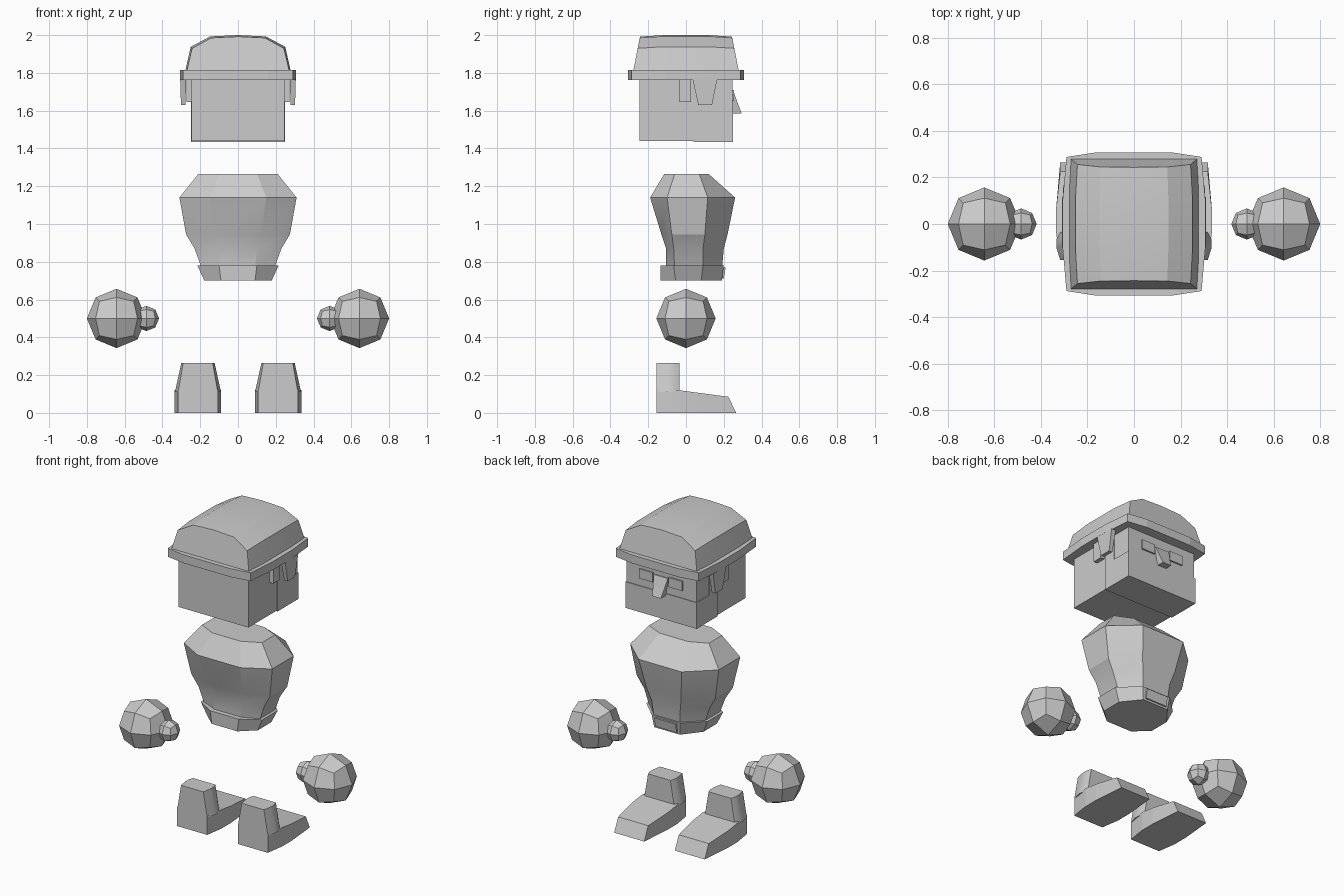
import bpy, bmesh
from mathutils import Vector
from math import radians

cube = bpy.data.objects.get("Cube")
if cube:
    bpy.data.objects.remove(cube, do_unlink=True)

grey = bpy.data.materials.new("plain grey")
grey.use_nodes = True
grey.diffuse_color = (0.6, 0.6, 0.6, 1)
grey.node_tree.nodes["Principled BSDF"].inputs["Base Color"].default_value = (0.6, 0.6, 0.6, 1)


def finish(name, bm, smooth=0):
    bmesh.ops.recalc_face_normals(bm, faces=bm.faces)
    mesh = bpy.data.meshes.new(name)
    bm.to_mesh(mesh)
    bm.free()
    mesh.materials.append(grey)
    obj = bpy.data.objects.new(name, mesh)
    bpy.context.collection.objects.link(obj)
    if smooth:
        bpy.ops.object.select_all(action='DESELECT')
        obj.select_set(True)
        bpy.context.view_layer.objects.active = obj
        bpy.ops.object.shade_smooth_by_angle(angle=radians(smooth))
    return obj


def loft(name, rings, smooth=0):
    """Skin a list of equal-length rings and cap both ends."""
    bm = bmesh.new()
    vr = [[bm.verts.new(p) for p in ring] for ring in rings]
    n = len(vr[0])
    for a, b in zip(vr, vr[1:]):
        for i in range(n):
            j = (i + 1) % n
            bm.faces.new((a[i], a[j], b[j], b[i]))
    bm.faces.new(vr[0])
    bm.faces.new(vr[-1])
    return finish(name, bm, smooth)


def octagon(z, x, xc, y0, y1, ya, yb):
    """Eight-sided ring: flat sides from ya to yb, flat ends of half width xc."""
    half = [(xc, y0), (x, ya), (x, yb), (xc, y1)]
    return [(px, py, z) for px, py in half] + [(-px, py, z) for px, py in reversed(half)]


def rect(z, x0, x1, y0, y1):
    return [(x0, y0, z), (x1, y0, z), (x1, y1, z), (x0, y1, z)]


def box(name, x0, x1, y0, y1, z0, z1):
    return loft(name, [rect(z0, x0, x1, y0, y1), rect(z1, x0, x1, y0, y1)])


def ball(name, centre, radius):
    """Ball made from a subdivided cube."""
    bm = bmesh.new()
    bmesh.ops.create_cube(bm, size=2)
    bmesh.ops.subdivide_edges(bm, edges=bm.edges, cuts=1, use_grid_fill=True)
    for v in bm.verts:
        v.co = Vector(centre) + v.co.normalized() * radius
    return finish(name, bm)


# Torso and belt
loft("torso", [
    octagon(0.76, 0.19, 0.09, -0.105, 0.19, -0.06, 0.09),
    octagon(0.87, 0.23, 0.10, -0.105, 0.20, -0.065, 0.09),
    octagon(0.945, 0.275, 0.12, -0.13, 0.22, -0.075, 0.10),
    octagon(1.14, 0.31, 0.15, -0.19, 0.26, -0.10, 0.115),
    octagon(1.265, 0.21, 0.10, -0.115, 0.12, -0.06, 0.07)], 20)
loft("belt", [
    octagon(0.70, 0.178, 0.09, -0.135, 0.19, -0.055, 0.08),
    octagon(0.78, 0.215, 0.10, -0.135, 0.20, -0.065, 0.09)])
loft("buckle", [rect(0.712, -0.075, 0.075, 0.17, 0.20), rect(0.77, -0.075, 0.075, 0.17, 0.21)])

# Head with the face on the +y side
box("head", -0.245, 0.245, -0.245, 0.245, 1.44, 1.80)
box("jaw", -0.25, 0.25, 0.04, 0.25, 1.435, 1.60)
loft("nose", [
    [(-0.03, 0.24, 1.585), (0.03, 0.24, 1.585), (0.03, 0.295, 1.585), (-0.03, 0.295, 1.585)],
    rect(1.645, -0.04, 0.04, 0.24, 0.272),
    rect(1.70, -0.05, 0.05, 0.24, 0.252)])

# Helmet dome: arched sections along y, flaring towards the base
arch = [(0.27, 1.815), (0.243, 1.93), (0.143, 1.985), (0, 1.992)]
arch += [(-x, z) for x, z in reversed(arch[:3])]
sections = []
for y, wide, lift in [(-0.245, 1, 0), (-0.12, 1.03, 0.008), (0.12, 1.03, 0.008), (0.245, 1, 0)]:
    sections.append([(x * wide, y * (1 + 0.8 * (1.985 - z)), z + (lift if z > 1.9 else 0))
                     for x, z in arch])
loft("helmet_dome", sections, 20)

# Helmet brim with gently bowed sides
outline = [(0.16, -0.308), (0.29, -0.288), (0.307, -0.1), (0.307, 0.1), (0.29, 0.288), (0.16, 0.308)]
outline += [(-x, y) for x, y in reversed(outline)]
loft("helmet_brim", [[(x, y, z) for x, y in outline] for z in (1.762, 1.815)])

for side, s in (("left", 1), ("right", -1)):
    # Face and side details
    box(side + "_eye", s * 0.055, s * 0.15, 0.24, 0.255, 1.65, 1.71)
    box(side + "_sideburn", s * 0.24, s * 0.25, 0.04, 0.12, 1.59, 1.77)
    box(side + "_ear", s * 0.24, s * 0.272, -0.035, 0.027, 1.645, 1.765)
    loft(side + "_ear_flap", [rect(1.63, s * 0.278, s * 0.302, 0.065, 0.138),
                              rect(1.765, s * 0.275, s * 0.306, 0.035, 0.165)])
    # Hand and thumb
    ball(side + "_hand", (s * 0.643, 0, 0.5), 0.157)
    ball(side + "_thumb", (s * 0.485, 0, 0.5), 0.067)
    # Boot
    cx = s * 0.212
    foot = [(-0.155, -0.155, 0.105, 0.12), (-0.035, -0.035, 0.123, 0.12),
            (0.06, 0.06, 0.123, 0.107), (0.265, 0.225, 0.105, 0.085)]
    loft(side + "_foot", [[(cx - w, y, 0), (cx + w, y, 0), (cx + w, yt, zt), (cx - w, yt, zt)]
                          for y, yt, w, zt in foot])
    rings = [(0.11, 0.105, 0.122), (0.265, 0.078, 0.088)]
    loft(side + "_boot_shaft",
         [[(cx - a, -0.155, z), (cx + a, -0.155, z), (cx + b, -0.1, z), (cx + b, -0.065, z),
           (cx + a, -0.035, z), (cx - a, -0.035, z), (cx - b, -0.065, z), (cx - b, -0.1, z)]
          for z, a, b in rings], 50)
